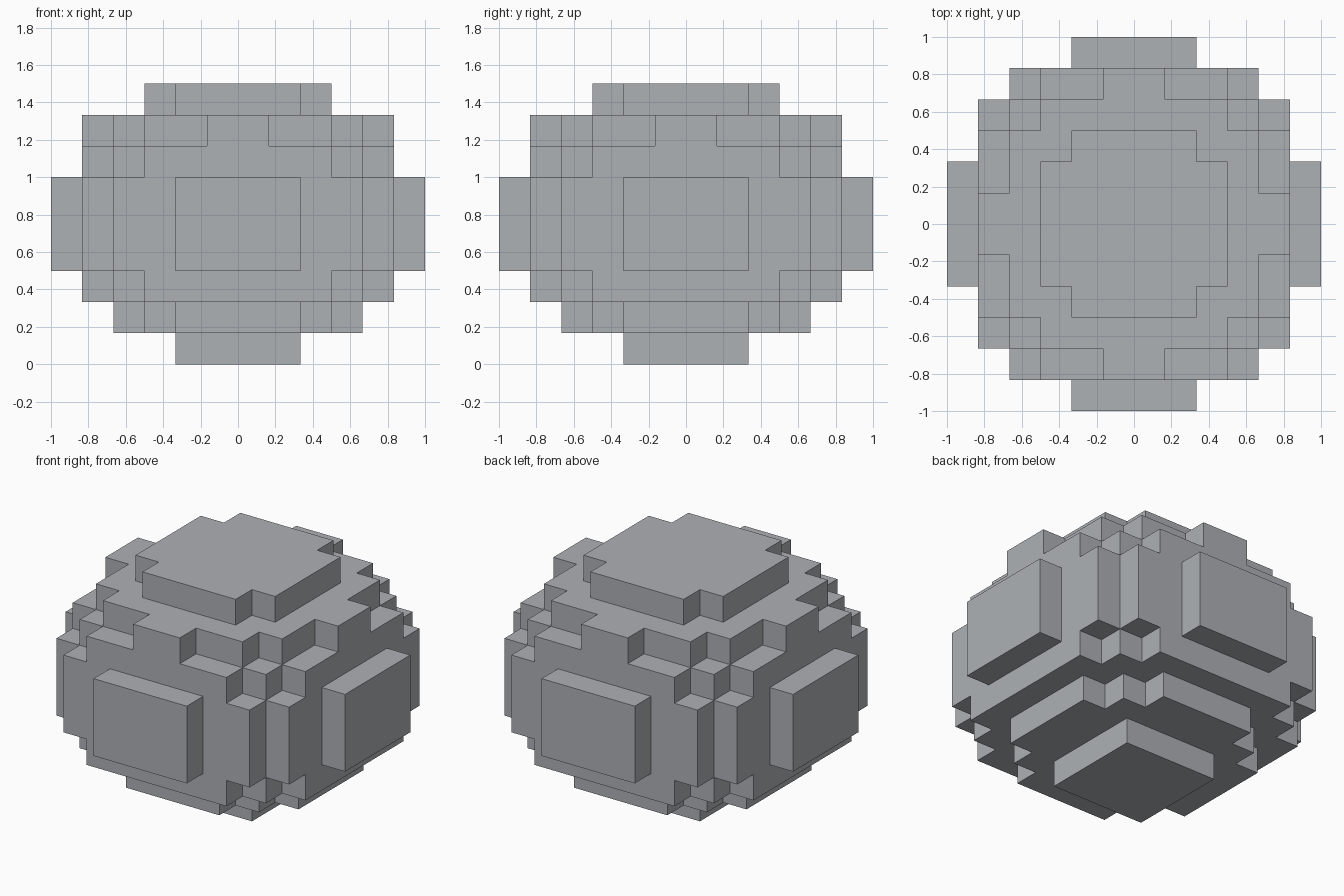
import bpy
import bmesh

cube = bpy.data.objects.get("Cube")
if cube:
    bpy.data.objects.remove(cube, do_unlink=True)

U = 1 / 6  # block size

grey = bpy.data.materials.new("stone grey")
colour = (0.42, 0.44, 0.46, 1)
grey.diffuse_color = colour
grey.use_nodes = True
bsdf = grey.node_tree.nodes["Principled BSDF"]
bsdf.inputs["Base Color"].default_value = colour
bsdf.inputs["Roughness"].default_value = 0.8


def prism(name, outline, z0, z1):
    """Extrude a counter-clockwise outline, in blocks, from z0 to z1."""
    bm = bmesh.new()
    base = bm.faces.new([bm.verts.new((x * U, y * U, z0 * U)) for x, y in outline])
    top = bmesh.ops.extrude_face_region(bm, geom=[base])["geom"]
    verts = [v for v in top if isinstance(v, bmesh.types.BMVert)]
    bmesh.ops.translate(bm, verts=verts, vec=(0, 0, (z1 - z0) * U))
    bmesh.ops.recalc_face_normals(bm, faces=bm.faces)
    mesh = bpy.data.meshes.new(name)
    bm.to_mesh(mesh)
    bm.free()
    mesh.materials.append(grey)
    obj = bpy.data.objects.new(name, mesh)
    bpy.context.collection.objects.link(obj)


def stepped_outline(corners):
    """Join the outer corners of one quadrant with steps, then turn it four times."""
    quarter = [corners[0]]
    for a, b in zip(corners, corners[1:]):
        quarter += [(a[0], b[1]), b]
    outline = []
    for _ in range(4):
        outline += quarter
        quarter = [(y, -x) for x, y in quarter]
    return outline[::-1]


# Stacked layers: name, bottom, top, outer corners of one quadrant
layers = [
    ("base_plate", 0, 1, [(2, 2)]),
    ("lower_tier", 1, 2, [(2, 4), (3, 3), (4, 2)]),
    ("lower_shoulder", 2, 3, [(3, 5), (4, 4), (5, 3)]),
    ("main_body", 3, 6, [(4, 5), (5, 4)]),
    ("upper_shoulder", 6, 7, [(3, 5), (4, 4), (5, 3)]),
    ("upper_tier", 7, 8, [(1, 5), (3, 4), (4, 3), (5, 1)]),
    ("top_cap", 8, 9, [(2, 3), (3, 2)]),
]
for name, z0, z1, corners in layers:
    prism(name, stepped_outline(corners), z0, z1)

# Raised panel on each side of the body
panel = [(-2, -6), (2, -6), (2, -5), (-2, -5)]
for side in ("front", "left", "back", "right"):
    prism(side + "_panel", panel, 3, 6)
    panel = [(-y, x) for x, y in panel]
